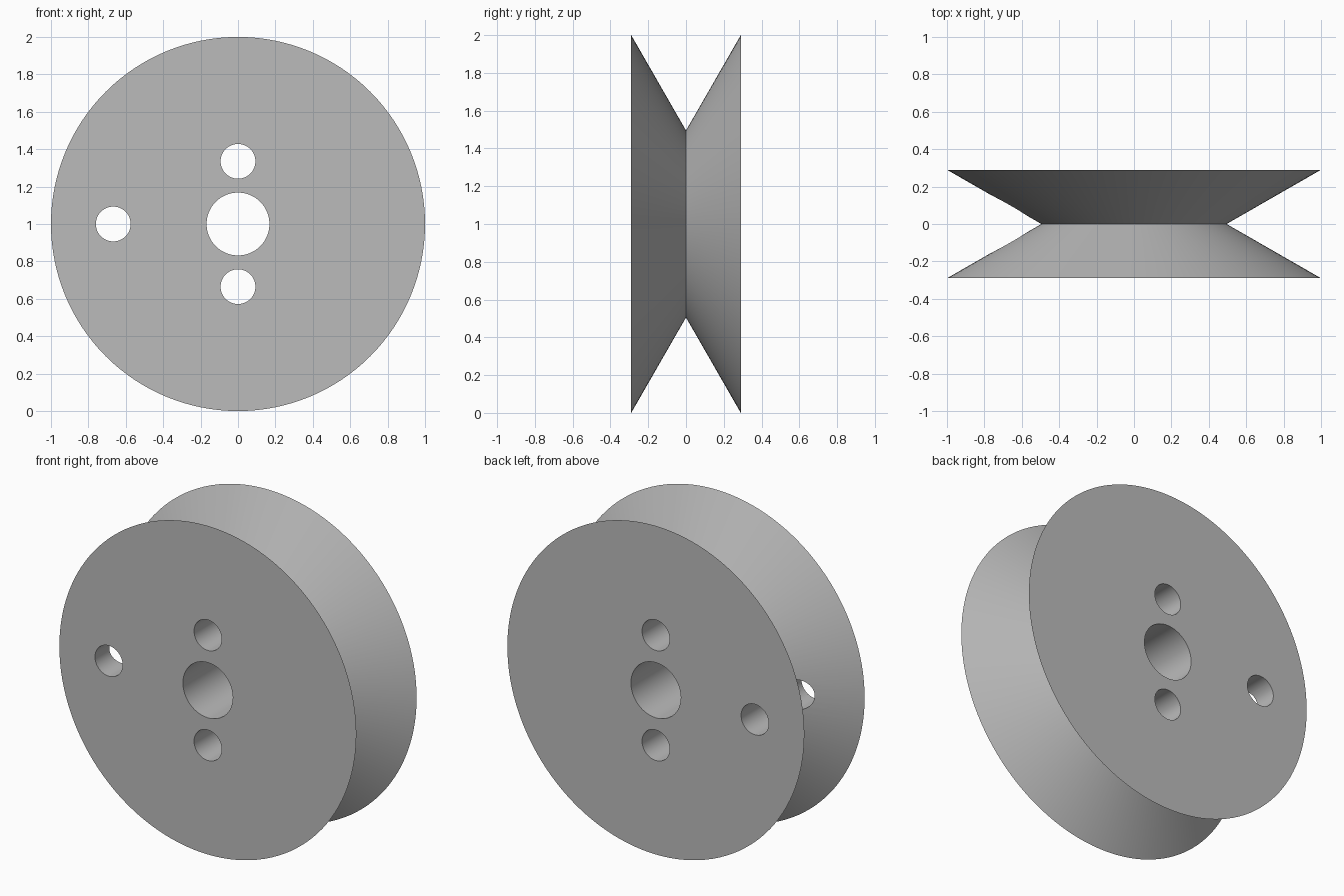
import bpy
import bmesh
import math
from mathutils import Matrix

old = bpy.data.objects.get("Cube")
if old:
    bpy.data.objects.remove(old, do_unlink=True)

SIDES = 128
HALF_WIDTH = 0.29
RIM, GROOVE = 1.0, 0.495

grey = bpy.data.materials.new("Plain grey")
grey.use_nodes = True
colour = (0.5, 0.5, 0.5, 1)
grey.diffuse_color = colour
grey.node_tree.nodes["Principled BSDF"].inputs["Base Color"].default_value = colour


def new_object(name, bm):
    bmesh.ops.recalc_face_normals(bm, faces=bm.faces)
    mesh = bpy.data.meshes.new(name)
    bm.to_mesh(mesh)
    bm.free()
    obj = bpy.data.objects.new(name, mesh)
    bpy.context.collection.objects.link(obj)
    mesh.materials.append(grey)
    return obj


# Wheel: three rings around the y axis, bridged and capped
bm = bmesh.new()
rings = []
for y, radius in ((-HALF_WIDTH, RIM), (0, GROOVE), (HALF_WIDTH, RIM)):
    ring = []
    for i in range(SIDES):
        a = math.tau * i / SIDES
        ring.append(bm.verts.new((radius * math.cos(a), y, 1 + radius * math.sin(a))))
    rings.append(ring)
for near, far in zip(rings, rings[1:]):
    for i in range(SIDES):
        j = (i + 1) % SIDES
        bm.faces.new((near[i], near[j], far[j], far[i]))
bm.faces.new(rings[0])
bm.faces.new(rings[-1])
wheel = new_object("grooved_wheel", bm)

# Holes: axle bore, two beside it, and one near the rim
bm = bmesh.new()
for x, z, radius in ((0, 1, 0.168), (0, 1.335, 0.093), (0, 0.665, 0.093), (-0.667, 1, 0.093)):
    place = Matrix.Translation((x, 0, z)) @ Matrix.Rotation(math.pi / 2, 4, "X")
    bmesh.ops.create_cone(bm, cap_ends=True, segments=64, radius1=radius,
                          radius2=radius, depth=1, matrix=place)
cutter = new_object("hole_cutter", bm)

cut = wheel.modifiers.new("Holes", "BOOLEAN")
cut.operation = "DIFFERENCE"
cut.solver = "EXACT"
cut.object = cutter

bpy.ops.object.select_all(action="DESELECT")
wheel.select_set(True)
bpy.context.view_layer.objects.active = wheel
bpy.ops.object.modifier_apply(modifier=cut.name)
bpy.data.objects.remove(cutter, do_unlink=True)
bpy.ops.object.shade_smooth_by_angle(angle=math.radians(30))
